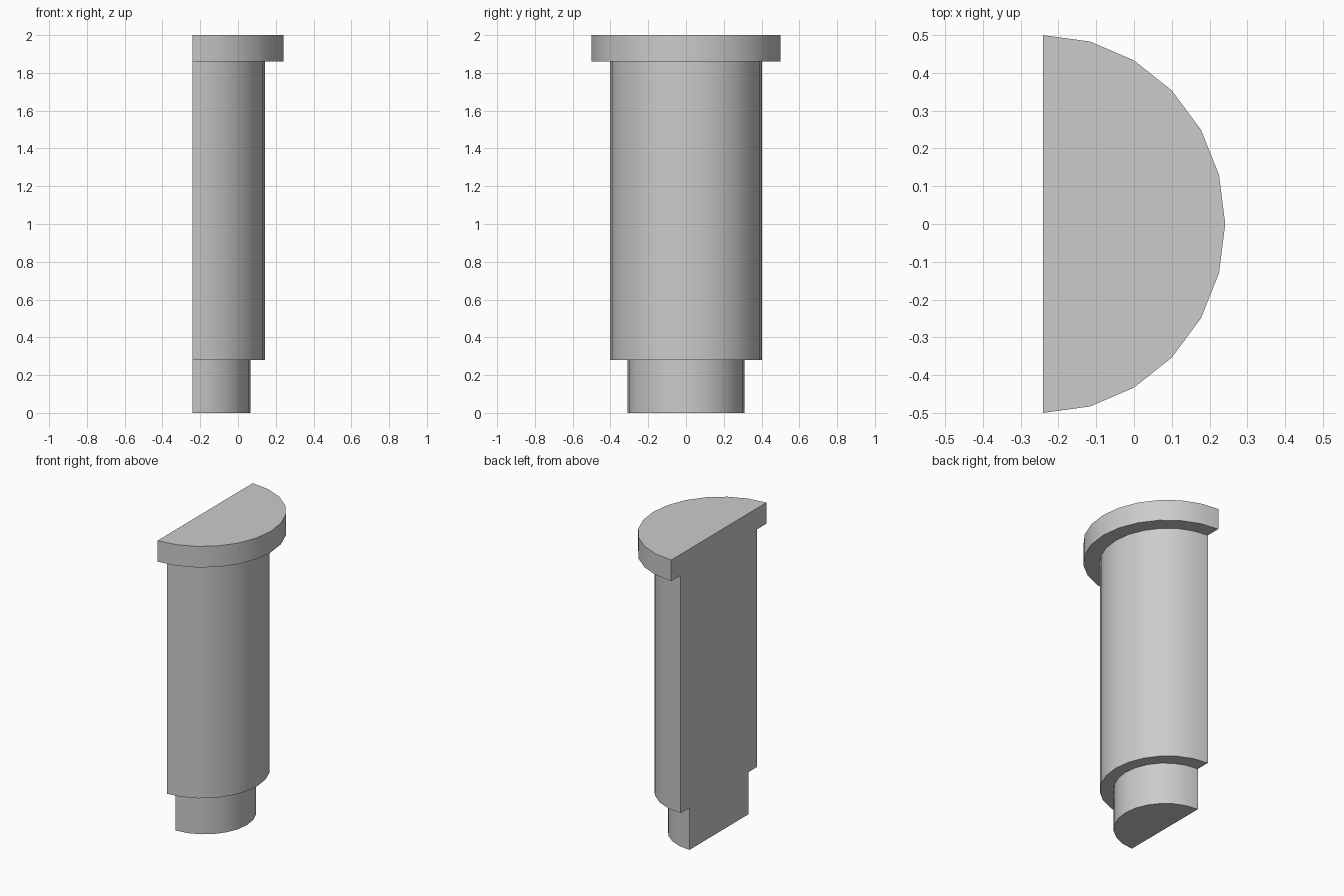
import bpy, bmesh, math

if "Cube" in bpy.data.objects:
    bpy.data.objects.remove(bpy.data.objects["Cube"])

FLAT_X = -0.2415
STEPS = 12  # facets around the half-round side

# (height, depth, half width) of each half-round outline, bottom to top
LEVELS = [
    (0.00, 0.307, 0.309), (0.28, 0.307, 0.309),  # foot
    (0.28, 0.384, 0.402), (1.86, 0.384, 0.402),  # shaft
    (1.86, 0.483, 0.500), (2.00, 0.483, 0.500),  # cap
]


def half_round(bm, z, depth, half_width):
    points = []
    for i in range(STEPS + 1):
        a = math.pi * (i / STEPS - 0.5)
        points.append(bm.verts.new((FLAT_X + depth * math.cos(a),
                                    half_width * math.sin(a), z)))
    return points


bm = bmesh.new()
arcs = [half_round(bm, *level) for level in LEVELS]

# Curved walls and the ledges between them
for low, high in zip(arcs, arcs[1:]):
    for i in range(STEPS):
        bm.faces.new((low[i], low[i + 1], high[i + 1], high[i]))

# Bottom, top and the flat back
bm.faces.new(arcs[0][::-1])
bm.faces.new(arcs[-1])
bm.faces.new([a[0] for a in arcs] + [a[-1] for a in reversed(arcs)])
bmesh.ops.recalc_face_normals(bm, faces=bm.faces)

mesh = bpy.data.meshes.new("half_column")
bm.to_mesh(mesh)
bm.free()
column = bpy.data.objects.new("half_column", mesh)
bpy.context.collection.objects.link(column)

# Smooth curved walls, crisp ledges
bpy.context.view_layer.objects.active = column
column.select_set(True)
bpy.ops.object.shade_smooth_by_angle(angle=math.radians(30))
